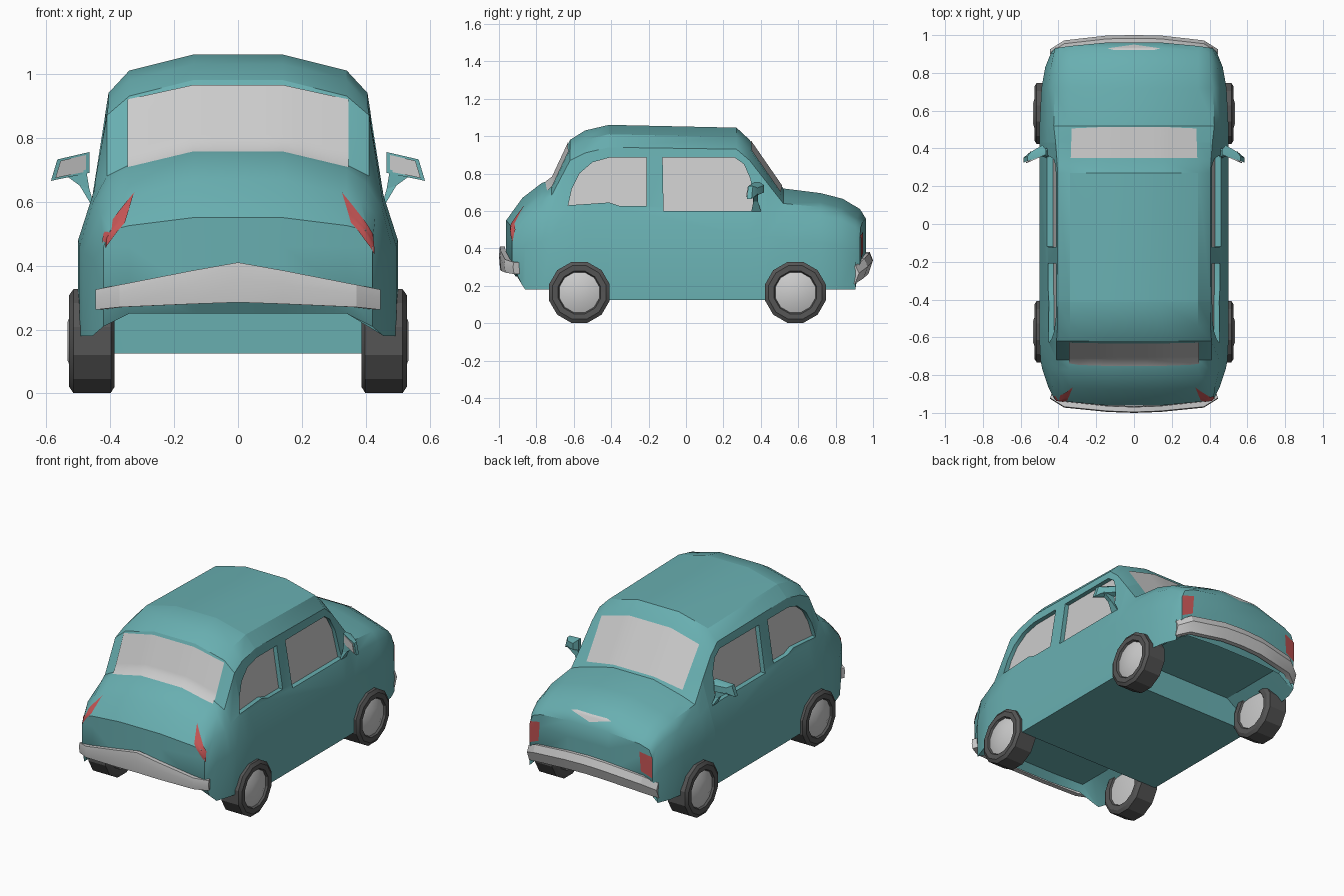
import bpy, bmesh, math
from mathutils import Vector
from mathutils.bvhtree import BVHTree

if "Cube" in bpy.data.objects:
    bpy.data.objects.remove(bpy.data.objects["Cube"])


def material(name, rgb):
    m = bpy.data.materials.new(name)
    m.diffuse_color = (*rgb, 1)
    m.use_nodes = True
    m.node_tree.nodes["Principled BSDF"].inputs["Base Color"].default_value = m.diffuse_color
    return m


PAINT = material("teal_paint", (0.14, 0.43, 0.44))
RED = material("red_lens", (0.55, 0.09, 0.09))
RUBBER = material("rubber", (0.09, 0.09, 0.09))


def make(name, verts, faces, mat=None, smooth=None, closed=True):
    me = bpy.data.meshes.new(name)
    me.from_pydata([tuple(v) for v in verts], [], faces)
    if closed:
        bm = bmesh.new()
        bm.from_mesh(me)
        bmesh.ops.recalc_face_normals(bm, faces=bm.faces)
        bm.to_mesh(me)
        bm.free()
    ob = bpy.data.objects.new(name, me)
    bpy.context.collection.objects.link(ob)
    if mat:
        me.materials.append(mat)
    if smooth:
        shade(ob, smooth)
    return ob


def shade(ob, angle):
    bpy.ops.object.select_all(action='DESELECT')
    bpy.context.view_layer.objects.active = ob
    ob.select_set(True)
    bpy.ops.object.shade_smooth_by_angle(angle=math.radians(angle))


def loft(name, rings, mat=None, smooth=None):
    """Bridge closed rings of equal length and cap both ends."""
    n = len(rings[0])
    faces = [(r * n + i, r * n + (i + 1) % n, (r + 1) * n + (i + 1) % n, (r + 1) * n + i)
             for r in range(len(rings) - 1) for i in range(n)]
    faces += [tuple(range(n)), tuple(range((len(rings) - 1) * n, len(rings) * n))]
    return make(name, [v for ring in rings for v in ring], faces, mat, smooth)


# Body stations: y, half width, shoulder x, z, upper edge x, z, centre top z
STATIONS = [
    (-.93, .42, .42, .46, .40, .51, .55), (-.86, .455, .43, .56, .385, .60, .67),
    (-.77, .485, .45, .58, .40, .66, .75), (-.72, .495, .453, .60, .41, .68, .765),
    (-.62, .50, .455, .62, .41, .87, .98), (-.54, .50, .455, .62, .405, .91, 1.03),
    (-.412, .50, .455, .62, .405, .94, 1.06), (-.41, .50, .455, .62, .405, .94, 1.06),
    (.27, .50, .455, .62, .405, .93, 1.045), (.34, .50, .455, .62, .408, .87, .98),
    (.43, .50, .457, .61, .415, .755, .85), (.432, .50, .457, .61, .415, .752, .847),
    (.52, .50, .46, .58, .425, .64, .72), (.72, .49, .455, .57, .42, .62, .695),
    (.83, .47, .44, .55, .40, .59, .665), (.905, .44, .425, .51, .395, .545, .61),
    (.93, .42, .42, .46, .40, .51, .56)]


def bowed(x, y):
    b = .035 * max(0, (abs(y) - .8) / .13)
    return y + math.copysign(b * max(0, 1 - (x / .42) ** 2), y)


def section(y, w, x2, z2, x3, z3, zt):
    end, mid = abs(y) > .92, -.411 < y < .431
    zb = .125 if mid else (.21 if end else .18)
    zu = .125 if mid else (.25 if end else .29)
    pts = [(.14, zu), (.34, zu), (w, zb), (w, z2 - .14), (x2, z2), (x3, z3),
           (.34, zt - (.025 if end else .05)), (.14, zt)]
    tuck = -math.copysign(.05, y) if end else 0
    half = [Vector((x, bowed(x, y) + (tuck if i < 3 else 0), z)) for i, (x, z) in enumerate(pts)]
    return half + [Vector((-p.x, p.y, p.z)) for p in reversed(half)]


# Body shell
verts, faces = [], []
for s in STATIONS:
    verts += section(*s)
for r in range(len(STATIONS) - 1):
    for i in range(16):
        j = (i + 1) % 16
        faces.append((r * 16 + i, r * 16 + j, r * 16 + 16 + j, r * 16 + 16 + i))
for r in (0, len(STATIONS) - 1):
    y, base = STATIONS[r][0], r * 16
    rows = [[base + i for i in (2, 1, 0, 15, 14, 13)]]
    for k in (3, 4):
        z = verts[base + k].z
        inner = list(range(len(verts), len(verts) + 4))
        verts += [Vector((x, bowed(x, y), z)) for x in (.34, .14, -.14, -.34)]
        rows.append([base + k] + inner + [base + 15 - k])
    rows.append([base + i for i in (5, 6, 7, 8, 9, 10)])
    for a, b in zip(rows, rows[1:]):
        faces += [(a[i], a[i + 1], b[i + 1], b[i]) for i in range(5)]
body = make("body", verts, faces, PAINT)
bvh = BVHTree.FromPolygons(verts, faces)

# Side windows: recessed openings with glass on the floor of each recess
WINDOWS = {
    "rear_side_glass": [(-.63, .63), (-.61, .72), (-.57, .80), (-.50, .86), (-.41, .885), (-.21, .885),
                        (-.21, .625), (-.35, .625), (-.41, .645)],
    "front_side_glass": [(-.125, .885), (.26, .885), (.31, .85), (.345, .77), (.365, .60), (-.12, .60)]}
for name, outline in WINDOWS.items():
    for side in (1, -1):
        def layer(depth):
            return [(side * (.455 - (z - .62) * .156 + depth), y, z) for y, z in outline]
        cutter = loft("window_cutter", [layer(-.032), layer(.12)], PAINT)
        cutter.hide_render = True
        mod = body.modifiers.new("window", 'BOOLEAN')
        mod.operation, mod.solver, mod.object = 'DIFFERENCE', 'EXACT', cutter
        bpy.context.view_layer.objects.active = body
        bpy.ops.object.modifier_apply(modifier=mod.name)
        bpy.data.objects.remove(cutter)
        loft(name, [layer(-.036), layer(-.028)])
shade(body, 32)


def patch(name, low, high, direction, mat=None, rows=8, sub=4):
    """Thin panel between two polylines, projected onto the body along a direction."""
    d = Vector(direction).normalized()

    def refine(line):
        out = [Vector(line[0])]
        for a, b in zip(line, line[1:]):
            out += [Vector(a).lerp(Vector(b), (t + 1) / sub) for t in range(sub)]
        return out
    lo, hi = refine(low), refine(high)
    n, pv = len(lo), []
    for r in range(rows + 1):
        for a, b in zip(lo, hi):
            p = a.lerp(b, r / rows)
            hit, nor, _, _ = bvh.ray_cast(p - d * 2, d)
            pv.append(hit - d * .005 if hit else p)
    pf = [(r * n + i, r * n + i + 1, r * n + n + i + 1, r * n + n + i)
          for r in range(rows) for i in range(n - 1)]
    ob = make(name, pv, pf, mat, closed=False)
    if ob.data.polygons[0].normal.dot(d) > 0:
        ob.data.flip_normals()
    shade(ob, 40)


# Windscreen, rear window and nose trim
def bent(xo, xi, z_in, z_out):
    return [(-xo, 0, z_out), (-xi, 0, z_in), (xi, 0, z_in), (xo, 0, z_out)]


patch("windscreen", bent(.33, .14, .735, .70), bent(.335, .14, .975, .925), (0, -1, 0))
patch("rear_window", bent(.345, .14, .757, .708), bent(.345, .14, .965, .92), (0, 1, 0))
patch("nose_trim", [(-.14, .93, 0), (0, .95, 0), (.14, .93, 0)],
      [(-.10, .92, 0), (0, .922, 0), (.10, .92, 0)], (0, 0, -1))

# Lamps
for s in (1, -1):
    patch("tail_lamp", [(s * .355, -.94, .535), (s * .432, -.94, .435)],
          [(s * .347, -.94, .63), (s * .43, -.94, .50)], (-s * .3, 1, 0), RED)
    patch("front_lamp", [(s * .35, .94, .37), (s * .415, .92, .34)],
          [(s * .34, .94, .49), (s * .415, .92, .47)], (-s * .3, -1, 0), RED)


# Bumpers: swept four-sided bar following the curved ends
def bumper(name, path, lean):
    rings = []
    for s, seq in ((-1, path), (1, path[-2::-1])):
        for x, y, lo, hi in seq:
            f = math.copysign(1, y)
            mid = lo + (hi - lo) * .6
            rings.append([(s * x, y - f * lean, lo), (s * x, y, mid), (s * x, y - f * lean * .8, hi),
                          (s * x * .97, y - f * (lean + .025), hi),
                          (s * x * .97, y - f * (lean + .03), lo)])
    loft(name, rings, smooth=25)


bumper("rear_bumper", [(.445, -.925, .262, .325), (.37, -.972, .27, .34),
                       (.14, -.995, .28, .385), (0, -1, .285, .41)], .006)
bumper("front_bumper", [(.445, .925, .21, .305), (.37, .972, .24, .345),
                        (.14, .998, .265, .375), (0, 1, .27, .38)], .022)


# Wheels: twelve-sided lathed tyre and hub
def lathe(name, side, y, profile, mat, n=12):
    rings = []
    for x, r in profile:
        rings.append([(side * x, y + r * math.sin(2 * math.pi * (i + .5) / n),
                       .164 + r * math.cos(2 * math.pi * (i + .5) / n)) for i in range(n)])
    loft(name, rings, mat, 25)


for s in (1, -1):
    for y in (-.57, .585):
        lathe("tyre", s, y, [(.40, .11), (.388, .118), (.386, .148), (.398, .168),
                             (.515, .168), (.528, .148), (.526, .118), (.512, .11)], RUBBER)
        lathe("hub", s, y, [(.392, .06), (.398, .112), (.514, .112), (.534, .06)], None)

# Door mirrors: tapered shell, glass and stalk
HEAD = [(.585, .665), (.565, .732), (.465, .755), (.465, .69)]
for s in (1, -1):
    cx, cz = .515, .71

    def face(y, k, shift=0):
        return [(s * (cx + (x - cx) * k), y + (cx - x) * .35 + shift, cz + (z - cz) * k) for x, z in HEAD]
    loft("mirror_shell", [face(.35, 1), face(.375, 1), face(.40, .6)], PAINT, 30)
    loft("mirror_glass", [face(.346, .8), face(.352, .8)])
    loft("mirror_stalk", [
        [(s * .445, .35, .57), (s * .465, .35, .60), (s * .465, .40, .60), (s * .445, .41, .57)],
        [(s * .465, .36, .64), (s * .495, .36, .65), (s * .495, .385, .65), (s * .465, .385, .64)],
        [(s * .475, .36, .70), (s * .55, .36, .69), (s * .55, .385, .69), (s * .475, .385, .70)]], PAINT)
